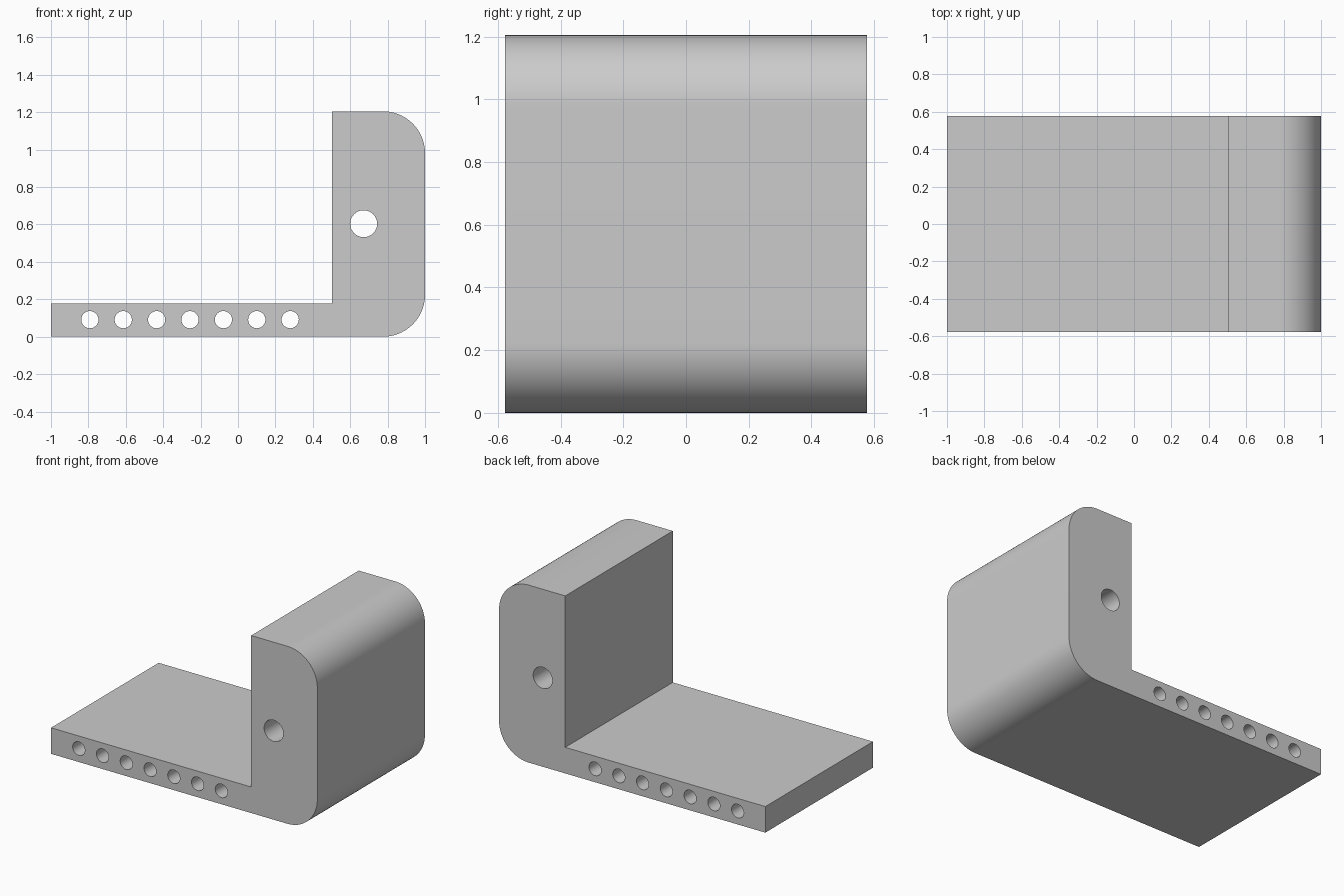
import bpy, bmesh, math
from mathutils import Matrix

cube = bpy.data.objects.get("Cube")
if cube:
    bpy.data.objects.remove(cube, do_unlink=True)

HALF_DEPTH, HEIGHT, BASE_TOP, WALL_X = 0.577, 1.205, 0.177, 0.503
FILLET = 0.225

grey = bpy.data.materials.new("light grey")
grey.use_nodes = True
colour = (0.6, 0.6, 0.6, 1)
grey.diffuse_color = colour
grey.node_tree.nodes["Principled BSDF"].inputs["Base Color"].default_value = colour


def add_object(name, bm):
    bmesh.ops.recalc_face_normals(bm, faces=bm.faces[:])
    mesh = bpy.data.meshes.new(name)
    bm.to_mesh(mesh)
    bm.free()
    mesh.materials.append(grey)
    obj = bpy.data.objects.new(name, mesh)
    bpy.context.collection.objects.link(obj)
    return obj


def corner(cx, cz, start, steps=24):
    """Quarter-circle of profile points."""
    angles = [start + math.pi / 2 * i / steps for i in range(steps + 1)]
    return [(cx + FILLET * math.cos(a), cz + FILLET * math.sin(a)) for a in angles]


# L-shaped bracket: side profile with two rounded outer corners, extruded in depth
profile = [(-1, BASE_TOP), (-1, 0)]
profile += corner(1 - FILLET, FILLET, -math.pi / 2)
profile += corner(1 - FILLET, HEIGHT - FILLET, 0)
profile += [(WALL_X, HEIGHT), (WALL_X, BASE_TOP)]
bm = bmesh.new()
face = bm.faces.new([bm.verts.new((x, -HALF_DEPTH, z)) for x, z in profile])
side = bmesh.ops.extrude_face_region(bm, geom=[face])
bmesh.ops.translate(bm, vec=(0, 2 * HALF_DEPTH, 0),
                    verts=[v for v in side["geom"] if isinstance(v, bmesh.types.BMVert)])
bracket = add_object("bracket", bm)

# Through holes: a row along the base and one larger hole in the wall
holes = [(-0.792 + 0.1785 * i, 0.091, 0.046) for i in range(7)]
holes.append((0.672, 0.604, 0.072))
bm = bmesh.new()
for x, z, radius in holes:
    bmesh.ops.create_cone(bm, cap_ends=True, segments=40, radius1=radius, radius2=radius,
                          depth=2 * HALF_DEPTH + 0.2,
                          matrix=Matrix.Translation((x, 0, z)) @ Matrix.Rotation(math.pi / 2, 4, "X"))
cutter = add_object("hole_cutter", bm)
cutter.hide_render = True

# Cut the holes, apply the result and discard the cutter
cut = bracket.modifiers.new("holes", "BOOLEAN")
cut.operation = "DIFFERENCE"
cut.solver = "EXACT"
cut.object = cutter
bpy.ops.object.select_all(action="DESELECT")
bracket.select_set(True)
bpy.context.view_layer.objects.active = bracket
bpy.ops.object.modifier_apply(modifier=cut.name)
bpy.data.objects.remove(cutter, do_unlink=True)
bpy.ops.object.shade_smooth_by_angle(angle=math.radians(30))
